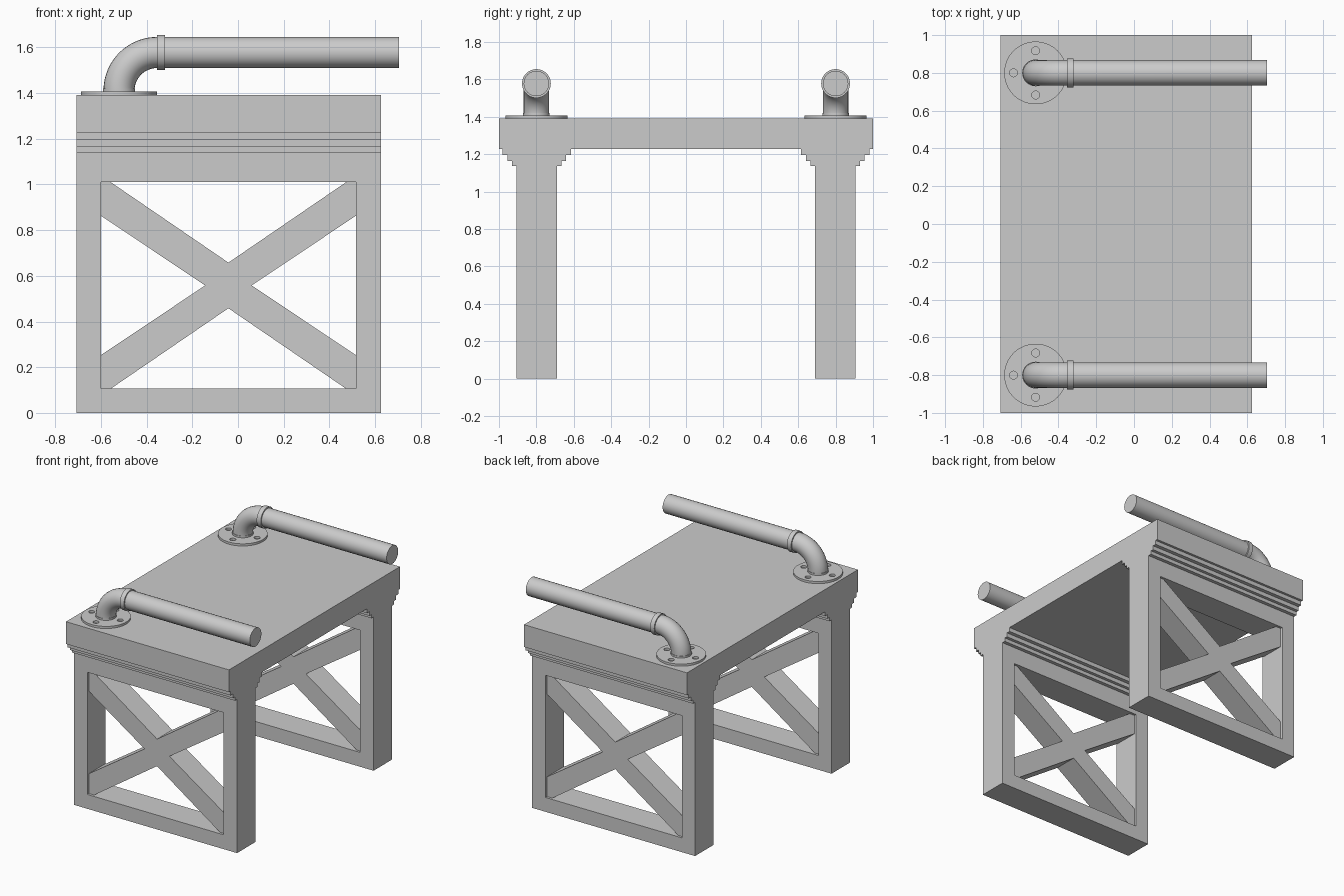
import bpy
from math import sin, cos, pi

if "Cube" in bpy.data.objects:
    bpy.data.objects.remove(bpy.data.objects["Cube"])

X0, X1 = -0.708, 0.626          # shared width of top and legs
CX = (X0 + X1) / 2
PX, PZ, R = -0.521, 1.578, 0.068  # pipe base x, handle height, pipe radius


def box(name, x0, x1, y0, y1, z0, z1):
    bpy.ops.mesh.primitive_cube_add(
        size=1, location=((x0 + x1) / 2, (y0 + y1) / 2, (z0 + z1) / 2))
    o = bpy.context.object
    o.name = name
    o.scale = (x1 - x0, y1 - y0, z1 - z0)
    bpy.ops.object.transform_apply(location=False, rotation=False, scale=True)
    return o


def finish_curve(name, cu, loc, rot=(0, 0, 0), smooth=True):
    o = bpy.data.objects.new(name, cu)
    bpy.context.collection.objects.link(o)
    o.location, o.rotation_euler = loc, rot
    bpy.ops.object.select_all(action='DESELECT')
    o.select_set(True)
    bpy.context.view_layer.objects.active = o
    bpy.ops.object.convert(target='MESH')
    o = bpy.context.object
    if smooth:
        bpy.ops.object.shade_smooth_by_angle()
    else:
        bpy.ops.object.shade_flat()
    return o


def add_loop(cu, pts, closed):
    s = cu.splines.new('POLY')
    s.points.add(len(pts) - 1)
    for p, co in zip(s.points, pts):
        p.co = (*co, 0, 1) if len(co) == 2 else (*co, 1)
    s.use_cyclic_u = closed
    s.use_smooth = True


def plate(name, loops, depth, loc, rot=(0, 0, 0), smooth=False):
    """Extruded flat outline; the inner loops become holes."""
    cu = bpy.data.curves.new(name, 'CURVE')
    cu.dimensions = '2D'
    cu.fill_mode = 'BOTH'
    cu.extrude = depth / 2
    for pts in loops:
        add_loop(cu, pts, True)
    return finish_curve(name, cu, loc, rot, smooth)


def rect(x0, x1, z0, z1):
    return [(x0, z0), (x1, z0), (x1, z1), (x0, z1)]


def circle(cx, cy, r, n):
    return [(cx + r * cos(2 * pi * i / n), cy + r * sin(2 * pi * i / n)) for i in range(n)]


def cylinder(name, r, h, loc, rot=(0, 0, 0)):
    bpy.ops.mesh.primitive_cylinder_add(vertices=48, radius=r, depth=h, location=loc, rotation=rot)
    o = bpy.context.object
    o.name = name
    bpy.ops.object.shade_smooth_by_angle()
    return o


# Top slab
box("top_slab", X0, X1, -1, 1, 1.227, 1.392)

# Openings and cross brace outline (one quadrant reflected round the centre)
OX0, OX1, OZ0, OZ1 = -0.60, 0.516, 0.106, 1.01
BX, BZ = (OX0 + OX1) / 2, (OZ0 + OZ1) / 2
hw, hh = (OX1 - OX0) / 2, (OZ1 - OZ0) / 2
cross = []
for sx, sz in ((1, 1), (-1, 1), (-1, -1), (1, -1)):
    q = [(0.102, 0), (hw, hh - 0.147), (hw, hh), (hw - 0.043, hh), (0, 0.10)]
    if sx * sz < 0:
        q.reverse()
    cross += [(BX + sx * a, BZ + sz * b) for a, b in q[:-1]]

for side, s in (("front", -1), ("back", 1)):
    y = 0.798 * s
    # Leg frame with recessed cross brace
    plate(side + "_leg_frame", [rect(X0, X1, 0, 1.228), rect(OX0, OX1, OZ0, OZ1)],
          0.214, (0, y, 0), (pi / 2, 0, 0))
    plate(side + "_cross_brace", [cross], 0.178, (0, y, 0), (pi / 2, 0, 0))

    # Stepped moulding under the slab
    for i, (half, z0, z1) in enumerate(((0.133, 1.138, 1.165), (0.156, 1.165, 1.196),
                                        (0.184, 1.196, 1.227))):
        box(f"{side}_moulding_{i + 1}", X0, X1, y - half, y + half, z0, z1)

    # Flange with screw holes
    y = 0.8 * s
    holes = [circle(0.117 * cos(k * pi / 2), 0.117 * sin(k * pi / 2), 0.021, 20) for k in range(4)]
    plate(side + "_flange", [circle(0, 0, 0.166, 64)] + holes, 0.018,
          (PX, y, 1.399), smooth=True)
    cylinder(side + "_flange_neck", 0.071, 0.022, (PX, y, 1.41))

    # Elbow and straight handle pipe
    b = 0.167
    path = [(0, 0, 1.395)]
    path += [(b - b * cos(t * pi / 40), 0, PZ - b + b * sin(t * pi / 40)) for t in range(21)]
    path += [(0.704 - PX, 0, PZ)]
    cu = bpy.data.curves.new(side + "_handle_pipe", 'CURVE')
    cu.dimensions = '3D'
    cu.bevel_depth = R
    cu.bevel_resolution = 10
    cu.use_fill_caps = True
    add_loop(cu, path, False)
    finish_curve(side + "_handle_pipe", cu, (PX, y, 0))

    # Pipe coupling collar
    cylinder(side + "_collar", 0.077, 0.034, (-0.337, y, PZ), (0, pi / 2, 0))
